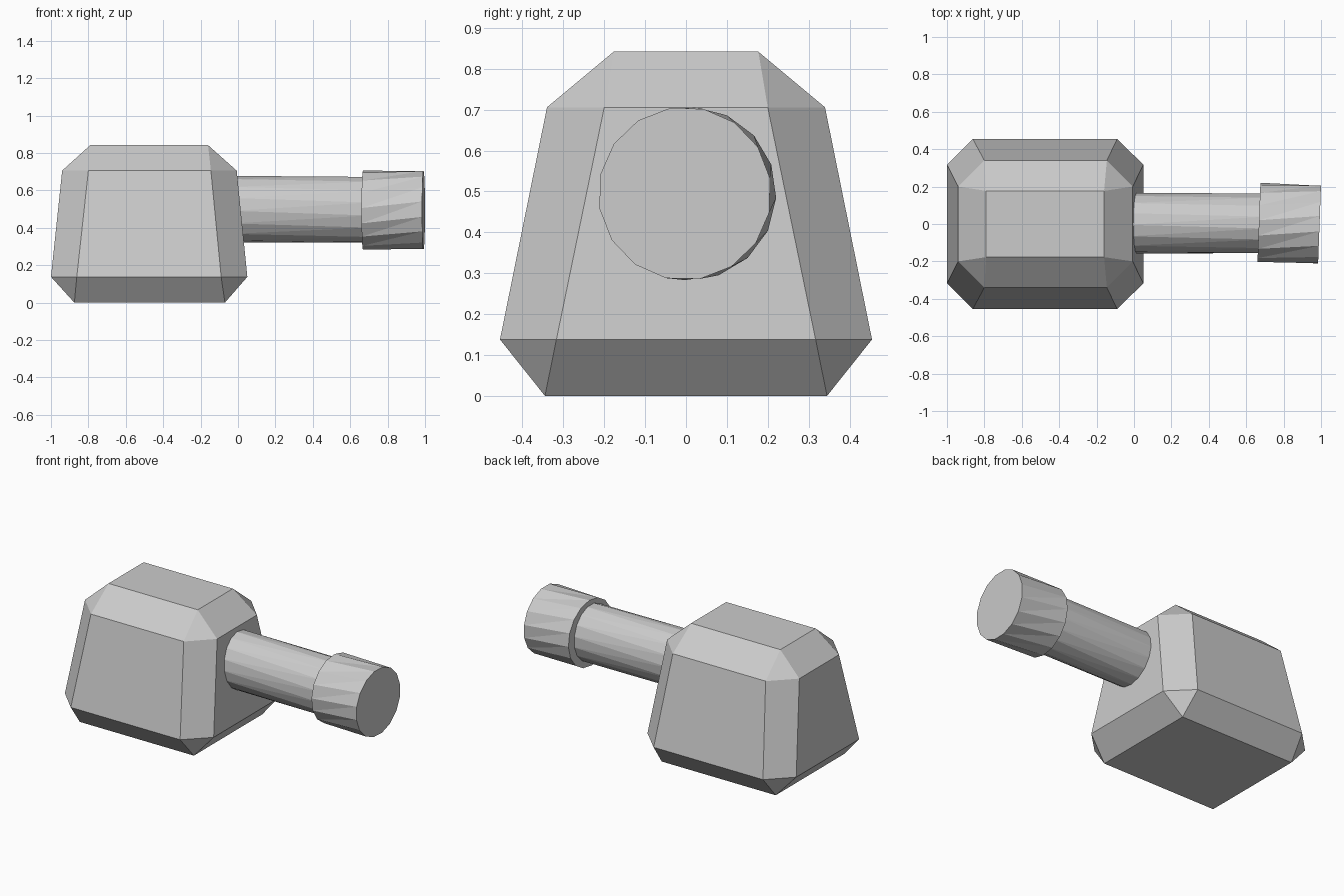
import bpy, bmesh
from math import sin, cos, radians
from mathutils import Vector

if "Cube" in bpy.data.objects:
    bpy.data.objects.remove(bpy.data.objects["Cube"])


def finish(name, bm):
    bmesh.ops.recalc_face_normals(bm, faces=bm.faces)
    mesh = bpy.data.meshes.new(name)
    bm.to_mesh(mesh)
    bm.free()
    obj = bpy.data.objects.new(name, mesh)
    bpy.context.collection.objects.link(obj)
    return obj


def rectangle(bm, x0, x1, y, z):
    return [bm.verts.new(p) for p in ((x0, -y, z), (x1, -y, z), (x1, y, z), (x0, y, z))]


def octagon(bm, x0, x1, y, ix0, ix1, iy, z):
    # two vertices per corner, counter-clockwise from the front left corner
    pts = ((x0, -iy), (ix0, -y), (ix1, -y), (x1, -iy),
           (x1, iy), (ix1, y), (ix0, y), (x0, iy))
    return [bm.verts.new((px, py, z)) for px, py in pts]


def chamfer_cap(bm, rect, octo):
    # flat cap, sloped side strips and corner triangles
    bm.faces.new(rect)
    for i in range(4):
        j = (i + 1) % 4
        bm.faces.new((rect[i], octo[2 * i], octo[2 * i + 1]))
        bm.faces.new((rect[i], octo[2 * i + 1], octo[2 * j], rect[j]))


def rod(name, start, end, ry, rz, angle0, angle1, sides=16):
    # closed low-poly rod along x with a slight twist, split into triangles
    bm = bmesh.new()
    start, end = Vector(start), Vector(end)
    axis = (end - start).normalized()
    side = Vector((0, 0, 1)).cross(axis)
    rings = []
    for centre, angle in ((start, angle0), (end, angle1)):
        ring = []
        for k in range(sides):
            a = radians(angle + 360 * k / sides)
            ring.append(bm.verts.new(centre + side * ry * cos(a) + Vector((0, 0, rz * sin(a)))))
        rings.append(ring)
        bm.faces.new(ring)
    a, b = rings
    for k in range(sides):
        n = (k + 1) % sides
        bm.faces.new((a[k], a[n], b[k]))
        bm.faces.new((a[n], b[n], b[k]))
    return finish(name, bm)


# tapered head with chamfered edges and corners
bm = bmesh.new()
bottom = rectangle(bm, -0.875, -0.07, 0.345, 0)
lower = octagon(bm, -1.0, 0.05, 0.455, -0.862, -0.09, 0.317, 0.138)
upper = octagon(bm, -0.94, -0.007, 0.34, -0.80, -0.145, 0.20, 0.706)
top = rectangle(bm, -0.79, -0.16, 0.177, 0.842)
chamfer_cap(bm, bottom, lower)
chamfer_cap(bm, top, upper)
for i in range(8):
    j = (i + 1) % 8
    bm.faces.new((lower[i], lower[j], upper[j], upper[i]))
finish("head", bm)

# handle shaft, and the thicker, slightly skewed grip end
rod("handle", (-0.03, 0.004, 0.5), (0.70, 0.004, 0.497), 0.162, 0.178, 3, 10)
rod("handle_end", (0.668, 0.009, 0.495), (0.992, -0.003, 0.495), 0.212, 0.212, 19.5, 10)
